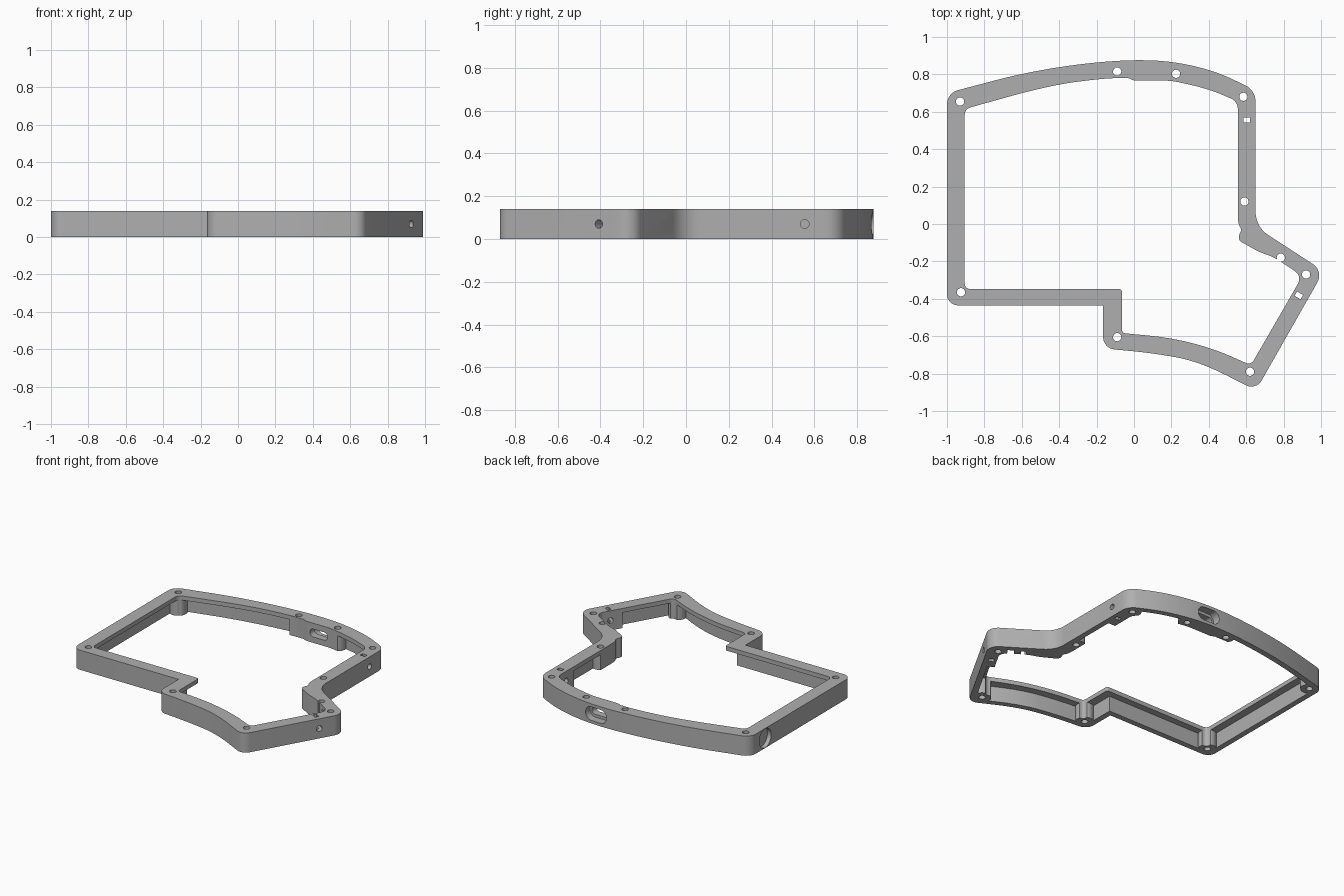
import bpy, bmesh, math
from mathutils import Vector, Matrix

old = bpy.data.objects.get("Cube")
if old:
    bpy.data.objects.remove(old, do_unlink=True)

HEIGHT, LIP, WALL = 0.14, 0.03, 0.04
MID = HEIGHT / 2
S = 9  # blend across the whole neighbouring edges


def rounded(points, steps=8):
    """Round each corner (x, y, tangent length) with a conic arc."""
    out = []
    n = len(points)
    for i, (x, y, d) in enumerate(points):
        c = Vector((x, y))
        a = Vector(points[i - 1][:2]) - c
        b = Vector(points[(i + 1) % n][:2]) - c
        if d == 0:
            new = [c]
        else:
            p = c + a.normalized() * min(d, a.length / 2)
            q = c + b.normalized() * min(d, b.length / 2)
            w = math.sin(a.angle(b) / 2)
            new = []
            for k in range(steps + 1):
                t = k / steps
                f = ((1 - t) ** 2, 2 * w * t * (1 - t), t * t)
                new.append((p * f[0] + c * f[1] + q * f[2]) / sum(f))
        out += [v for v in new if not out or (v - out[-1]).length > 1e-4]
    if (out[0] - out[-1]).length < 1e-4:
        out.pop()
    return out


def inset(poly, dist):
    """Move a clockwise outline inwards."""
    out = []
    for i, p in enumerate(poly):
        e1 = (p - poly[i - 1]).normalized()
        e2 = (poly[(i + 1) % len(poly)] - p).normalized()
        n1, n2 = Vector((e1.y, -e1.x)), Vector((e2.y, -e2.x))
        out.append(p + (n1 + n2) * dist / (1 + n1.dot(n2)))
    return out


def circle(r, cx=0, cy=0, n=32):
    return [Vector((cx + r * math.cos(k * math.tau / n), cy + r * math.sin(k * math.tau / n)))
            for k in range(n)]


def box(w, h, corner=0):
    return rounded([(-w / 2, -h / 2, corner), (w / 2, -h / 2, corner),
                    (w / 2, h / 2, corner), (-w / 2, h / 2, corner)])


def prism(name, poly, z0, z1, matrix=None):
    bm = bmesh.new()
    face = bm.faces.new([bm.verts.new((p.x, p.y, z0)) for p in poly])
    ext = bmesh.ops.extrude_face_region(bm, geom=[face])
    top = [g for g in ext["geom"] if isinstance(g, bmesh.types.BMVert)]
    bmesh.ops.translate(bm, verts=top, vec=(0, 0, z1 - z0))
    if matrix:
        bm.transform(matrix)
    bmesh.ops.recalc_face_normals(bm, faces=bm.faces[:])
    mesh = bpy.data.meshes.new(name)
    bm.to_mesh(mesh)
    bm.free()
    ob = bpy.data.objects.new(name, mesh)
    bpy.context.collection.objects.link(ob)
    return ob


def cut(target, tool):
    """Subtract the tool from the target, then delete the tool."""
    mod = target.modifiers.new("cut", "BOOLEAN")
    mod.operation, mod.solver, mod.object = "DIFFERENCE", "EXACT", tool
    bpy.context.view_layer.objects.active = target
    bpy.ops.object.modifier_apply(modifier=mod.name)
    bpy.data.objects.remove(tool, do_unlink=True)


def upright(x, y, angle=0):
    return Matrix.Translation((x, y, 0)) @ Matrix.Rotation(math.radians(angle), 4, "Z")


def outward(x, y, angle):
    """Local z points out of the wall, local y points up."""
    a = math.radians(angle)
    c, s = math.cos(a), math.sin(a)
    return Matrix(((-s, 0, c, x), (c, 0, s, y), (0, 1, 0, MID), (0, 0, 0, 1)))


outer = rounded([
    (-1, .70, .06), (-.5, .832, S), (.05, .89, S), (.4, .835, S), (.65, .715, .06),
    (.65, -.015, .08), (1.015, -.252, .07), (.652, -.89, .06), (.35, -.735, S),
    (.1, -.69, S), (-.165, -.665, .06), (-.165, -.435, 0), (-1, -.435, .06)])
inner = rounded([
    (-.905, .615, .03), (-.45, .742, S), (-.15, .78, S), (-.03, .78, 0), (0, .767, .01),
    (.2, .767, .05), (.4, .722, S), (.555, .655, .04), (.555, 0, .05), (.578, -.03, .02),
    (.56, -.06, .02), (.562, -.09, .02), (.67, -.15, .03), (.75, -.178, .05),
    (.88, -.265, .03), (.885, -.305, .02), (.625, -.755, .03), (.43, -.668, S),
    (.2, -.608, S), (-.065, -.583, .02), (-.065, -.348, .015), (-.905, -.348, .03)])
screws = [(-.93, .655), (-.09, .815), (.225, .803), (.585, .68), (.59, .12),
          (.785, -.18), (.92, -.27), (.62, -.79), (-.09, -.605), (-.925, -.365)]
# wall position and outward angle of the round pockets and long ports
pockets = [(-1, .535, 180), (.65, .555, 0), (.922, -.405, -30)]
ports = [(.1, .873, 90), (.685, -.03, 57)]

# Frame ring with full-width top lip
frame = prism("case_frame", outer, 0, HEIGHT)
cut(frame, prism("opening", inner, -.1, .3))

# Recess under the lip, leaving solid bosses and pads
recess = prism("recess", inset(outer, WALL), -.05, HEIGHT - LIP)
for x, y in screws:
    cut(recess, prism("boss", circle(.06, x, y), -.2, .3))
for x, y, a in pockets:
    cut(recess, prism("pad", box(.26, .17), -.2, .3, upright(x, y, a)))
cut(recess, prism("back_pad", box(.36, .3), -.2, .3, upright(.07, .83)))
cut(recess, prism("elbow_pad", circle(.17, .67, -.05), -.2, .3))
cut(frame, recess)

# Screw holes
for x, y in screws:
    cut(frame, prism("screw_hole", circle(.022, x, y), -.1, .3))

# Round side pockets with a pin hole and a nut slot behind
for x, y, a in pockets:
    m = outward(x, y, a)
    cut(frame, prism("pocket", circle(.067), -.03, .06, m))
    cut(frame, prism("pin_hole", circle(.02), -.16, .06, m))
    inside = m @ Vector((0, 0, -.047))
    cut(frame, prism("nut_slot", box(.037, .027), -.1, .3, upright(inside.x, inside.y, a)))

# Stepped cable ports
for x, y, a in ports:
    m = outward(x, y, a)
    cut(frame, prism("port_recess", box(.17, .096, .047), -.055, .12, m))
    cut(frame, prism("port_hole", box(.14, .056, .027), -.18, .12, m))

# Grey plastic
grey = bpy.data.materials.new("grey_plastic")
grey.use_nodes = True
grey.diffuse_color = (.43, .43, .43, 1)
grey.node_tree.nodes["Principled BSDF"].inputs["Base Color"].default_value = (.43, .43, .43, 1)
frame.data.materials.clear()
frame.data.materials.append(grey)

bpy.ops.object.select_all(action="DESELECT")
frame.select_set(True)
bpy.context.view_layer.objects.active = frame
bpy.ops.object.shade_smooth_by_angle(angle=math.radians(30))
